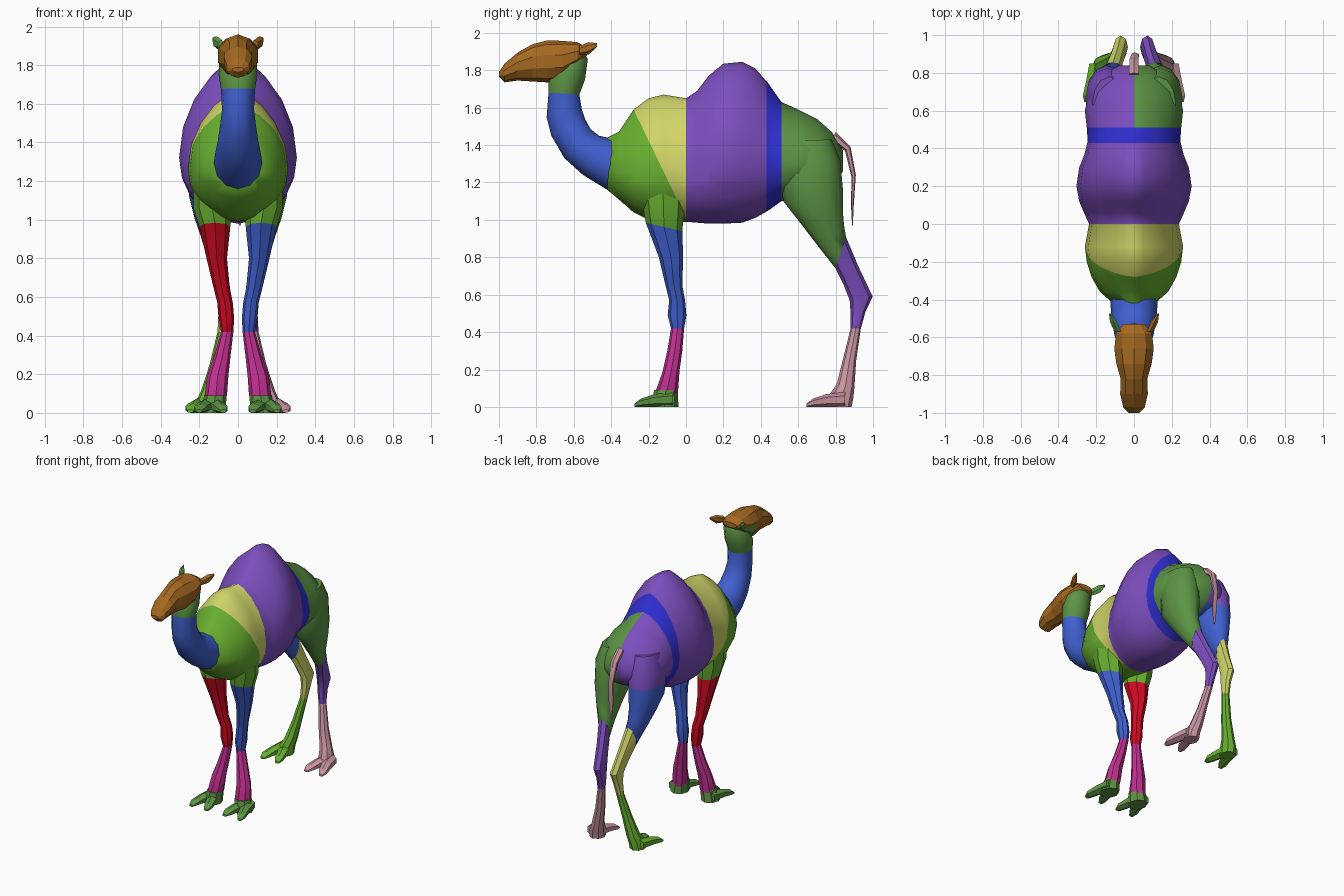
import bpy, bmesh, math
from mathutils import Vector

if "Cube" in bpy.data.objects:
    bpy.data.objects.remove(bpy.data.objects["Cube"], do_unlink=True)

# Colours, given as display hex and converted to linear
PALETTE = {
    "brown": "A46820", "dark_green": "5C9444", "blue": "4060D0", "lime": "68B030", "yellow": "D0D468",
    "purple": "7C4EBE", "deep_blue": "2E2ED0", "red": "D20A23", "magenta": "C03090", "pink": "C8949E",
}


def linear(hex_pair):
    v = int(hex_pair, 16) / 255
    return v / 12.92 if v < 0.04 else ((v + 0.055) / 1.055) ** 2.4


def material(name, code):
    mat = bpy.data.materials.new(name)
    mat.use_nodes = True
    colour = [linear(code[i:i + 2]) for i in (0, 2, 4)] + [1]
    mat.diffuse_color = colour
    mat.node_tree.nodes["Principled BSDF"].inputs["Base Color"].default_value = colour
    return mat


MATS = {n: material(n, c) for n, c in PALETTE.items()}


def loft(name, rings, colour, sides=8, mid=0.5, taper=0, cuts=(), rule=None, flip=1, angle=35):
    """Skin oval rings (y0, z0, y1, z1, x centre, half width); cut by planes, colour faces by rule."""
    bm = bmesh.new()
    loops = []
    for y0, z0, y1, z1, xc, w in rings:
        a, b = Vector((0, y0, z0)), Vector((0, y1, z1))
        loop = []
        for i in range(sides):
            t = math.tau * (i + 0.5 * (sides % 4 != 0)) / sides
            c, s = math.cos(t), math.sin(t)
            p = a.lerp(b, mid + s * ((1 - mid) if s > 0 else mid))
            p.x = flip * (xc + w * c * abs(c) ** (taper if s > 0 else 0))
            loop.append(bm.verts.new(p))
        loops.append(loop)
    for p, q in zip(loops, loops[1:]):
        for i in range(sides):
            j = (i + 1) % sides
            bm.faces.new((p[i], p[j], q[j], q[i]))
    bm.faces.new(loops[0])
    bm.faces.new(loops[-1])
    for co, no in cuts:
        bmesh.ops.bisect_plane(bm, geom=bm.verts[:] + bm.edges[:] + bm.faces[:],
                               plane_co=co, plane_no=no, dist=1e-4)
    bmesh.ops.recalc_face_normals(bm, faces=bm.faces[:])
    names = [colour] if isinstance(colour, str) else list(colour)
    if rule:
        for f in bm.faces:
            f.material_index = names.index(rule(f.calc_center_median()))
    mesh = bpy.data.meshes.new(name)
    bm.to_mesh(mesh)
    bm.free()
    for n in names:
        mesh.materials.append(MATS[n])
    obj = bpy.data.objects.new(name, mesh)
    bpy.context.collection.objects.link(obj)
    bpy.ops.object.select_all(action="DESELECT")
    obj.select_set(True)
    bpy.context.view_layer.objects.active = obj
    if angle:
        bpy.ops.object.shade_smooth_by_angle(angle=math.radians(angle))
    return obj


def upright(rows):
    return [(y, lo, y, hi, 0, w) for y, lo, hi, w in rows]


# Torso with hump: y, belly, back, half width
SLANT_CO, SLANT_NO = Vector((0, -0.27, 1.57)), Vector((0, 0.54, 0.26))


def torso_colour(c):
    if c.y < 0:
        return "lime" if (c - SLANT_CO).dot(SLANT_NO) < 0 else "yellow"
    if c.y < 0.43:
        return "purple"
    if c.y < 0.51:
        return "deep_blue"
    if c.x > 0:
        return "dark_green"
    return "purple" if c.z > 1.2 else "blue"


loft("torso", upright([
    (-.42, 1.16, 1.44, .11), (-.36, 1.11, 1.47, .18), (-.28, 1.04, 1.59, .225), (-.2, 1.0, 1.65, .25),
    (-.12, .99, 1.67, .26), (0, .99, 1.65, .238), (.06, .985, 1.69, .265), (.12, .98, 1.77, .29),
    (.2, .98, 1.835, .305), (.3, .985, 1.845, .29), (.37, 1.01, 1.81, .262), (.44, 1.05, 1.73, .245),
    (.51, 1.1, 1.63, .25), (.6, 1.12, 1.59, .26), (.7, 1.14, 1.54, .24), (.78, 1.18, 1.47, .18),
    (.84, 1.26, 1.37, .08)]),
    ("lime", "yellow", "purple", "deep_blue", "dark_green", "blue"), sides=20, mid=0.4, taper=0.4,
    cuts=[((0, y, 0), (0, 1, 0)) for y in (0, .43, .51)]
    + [(SLANT_CO, SLANT_NO), ((0, 0, 0), (1, 0, 0)), ((0, 0, 1.2), (0, 0, 1))],
    rule=torso_colour, angle=60)

# Neck and throat
loft("neck", [
    (-.37, 1.14, -.37, 1.43, 0, .125), (-.42, 1.16, -.42, 1.44, 0, .125), (-.55, 1.24, -.465, 1.45, 0, .118),
    (-.65, 1.33, -.51, 1.485, 0, .105), (-.72, 1.45, -.54, 1.54, 0, .092), (-.745, 1.55, -.557, 1.59, 0, .083),
    (-.735, 1.68, -.57, 1.67, 0, .088)], "blue", sides=12, angle=60)
loft("throat", [
    (-.735, 1.68, -.57, 1.67, 0, .088), (-.735, 1.75, -.54, 1.75, 0, .1),
    (-.7, 1.82, -.525, 1.86, 0, .095), (-.66, 1.89, -.55, 1.9, 0, .07)], "dark_green", sides=12, angle=60)

# Head, with the green cheek on one side
loft("head", upright([
    (-1.0, 1.765, 1.79, .03), (-.97, 1.735, 1.835, .06), (-.9, 1.745, 1.895, .077), (-.82, 1.74, 1.94, .074),
    (-.74, 1.735, 1.96, .098), (-.66, 1.74, 1.957, .11), (-.58, 1.81, 1.95, .1), (-.53, 1.88, 1.92, .06)]),
    ("brown", "dark_green"), sides=10, cuts=[((0, -.7, 0), (0, 1, 0)), ((0, 0, 1.88), (0, 0, 1))],
    rule=lambda c: "dark_green" if c.x < -.03 and c.y > -.7 and c.z < 1.88 else "brown", angle=0)

# Tail
loft("tail", [
    (.78, 1.42, .8, 1.47, 0, .03), (.85, 1.37, .88, 1.39, 0, .028), (.885, 1.23, .908, 1.24, .005, .02),
    (.882, 1.08, .897, 1.08, .01, .02), (.888, .97, .892, .97, .01, .006)], "pink", sides=6)


# Toes: two splayed wedges
def toes(name, y, x, colour, s):
    for side, spread in (("inner", -1), ("outer", 1)):
        loft(f"{name}_{side}_toe", [
            (y + dy, 0, y + dy, h, x + spread * off, w) for dy, h, off, w in
            ((.0, .08, .02, .036), (-.1, .068, .035, .04), (-.17, .045, .055, .036), (-.205, .018, .062, .018))],
            colour, sides=6, flip=s, angle=0)


# Limbs and ears on both sides
for side, s in (("left", 1), ("right", -1)):
    left = s > 0
    loft(f"{side}_ear", [
        (-.57, 1.88, -.57, 1.93, .085, .02), (-.52, 1.885, -.52, 1.95, .108, .022),
        (-.475, 1.925, -.475, 1.945, .128, .005)], "brown" if left else "dark_green", sides=6, flip=s, angle=0)

    loft(f"{side}_shoulder", [
        (-.25, 1.22, .0, 1.2, .14, .09), (-.23, 1.07, -.01, 1.04, .135, .095),
        (-.215, .985, -.02, .94, .12, .08)], "lime", flip=s)
    loft(f"{side}_front_upper_leg", [
        (-.215, .985, -.02, .94, .12, .08), (-.145, .8, -.015, .8, .11, .053), (-.11, .65, -.02, .65, .085, .042),
        (-.09, .57, -.005, .57, .067, .04), (-.098, .49, .002, .49, .06, .04),
        (-.08, .42, -.01, .42, .056, .032)], "blue" if left else "red", flip=s)
    loft(f"{side}_front_lower_leg", [
        (-.08, .42, -.01, .42, .056, .032), (-.1, .3, -.02, .3, .08, .042), (-.125, .19, -.035, .19, .105, .055),
        (-.16, .09, -.042, .09, .115, .058), (-.155, .05, -.045, .05, .12, .05)], "magenta", flip=s)
    toes(f"{side}_front", -.07, .14, "dark_green", s)
    loft(f"{side}_front_heel", [
        (-.17, .09, -.045, .09, .117, .058), (-.19, 0, -.04, 0, .13, .065)], "dark_green", flip=s, angle=0)

    loft(f"{side}_thigh", [
        (.5, 1.42, .78, 1.43, .13, .09), (.5, 1.25, .825, 1.32, .14, .118), (.52, 1.1, .84, 1.15, .142, .112),
        (.61, .985, .84, 1.03, .14, .085), (.71, .855, .845, .97, .13, .062),
        (.8, .74, .855, .91, .112, .046)],
        ("dark_green",) if left else ("purple", "blue"), sides=12, flip=s,
        cuts=[((0, 0, 1.2), (0, 0, 1))], angle=50,
        rule=lambda c: "dark_green" if left else ("purple" if c.z > 1.2 else "blue"))
    loft(f"{side}_shin", [
        (.8, .74, .855, .91, .112, .046), (.84, .66, .92, .755, .09, .04), (.875, .57, .998, .59, .07, .038),
        (.88, .5, .96, .51, .07, .032), (.88, .42, .935, .42, .078, .028)],
        "purple" if left else "yellow", flip=s)
    foot = "pink" if left else "lime"
    loft(f"{side}_hind_lower_leg", [
        (.88, .42, .935, .42, .078, .028), (.838, .25, .91, .25, .112, .035), (.805, .12, .9, .1, .148, .045),
        (.77, .07, .895, .05, .165, .052), (.76, 0, .885, 0, .17, .055)], foot, flip=s)
    toes(f"{side}_hind", .85, .185, foot, s)
